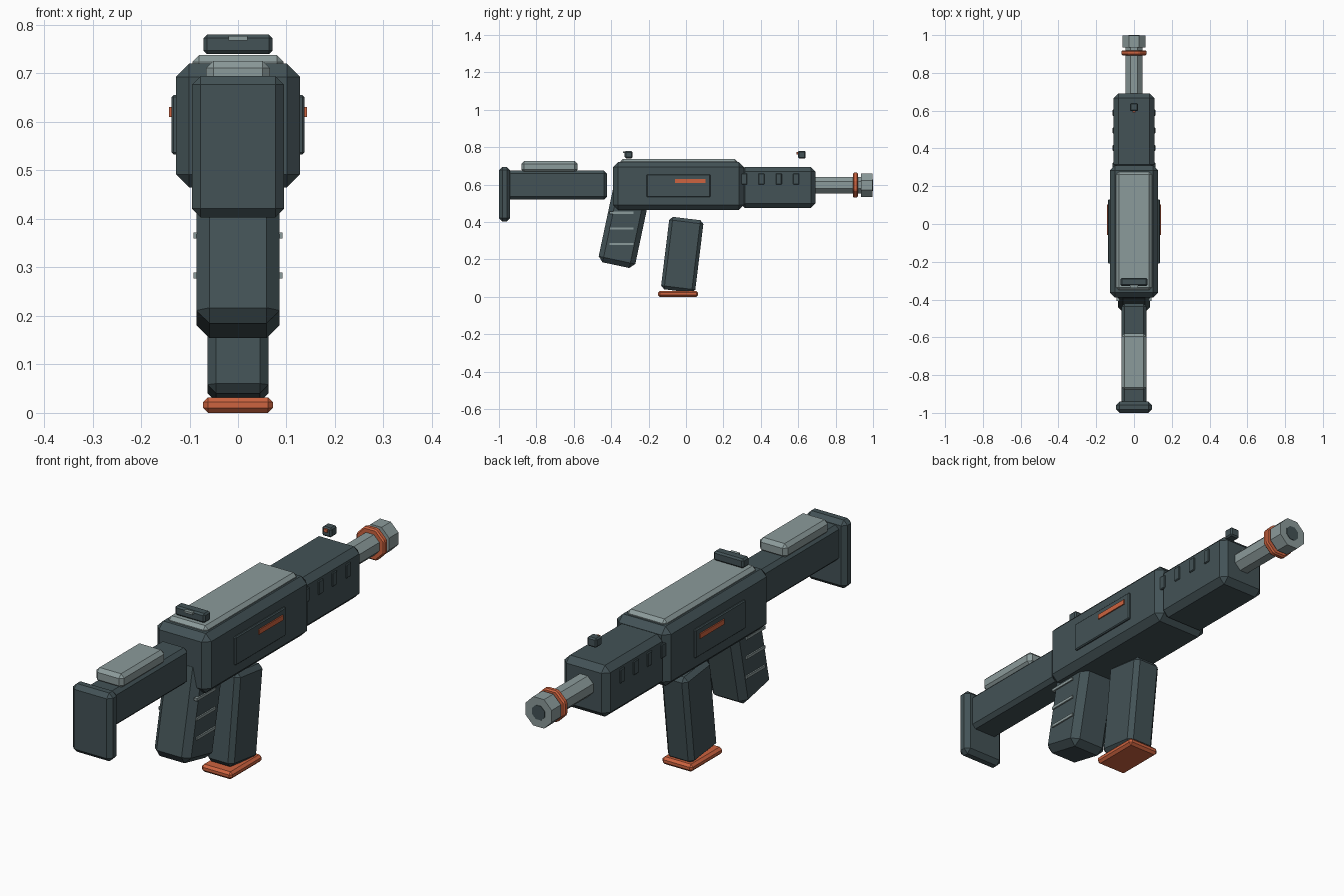
import bpy, bmesh
from math import radians, cos
from mathutils import Matrix, Vector

cube = bpy.data.objects.get("Cube")
if cube:
    bpy.data.objects.remove(cube, do_unlink=True)


def material(name, rgb):
    m = bpy.data.materials.new(name)
    m.use_nodes = True
    colour = (*rgb, 1)
    m.diffuse_color = colour
    m.node_tree.nodes["Principled BSDF"].inputs["Base Color"].default_value = colour
    return m


SLATE = material("dark slate", (0.056, 0.085, 0.093))
GREY = material("light grey", (0.26, 0.325, 0.325))
ORANGE = material("burnt orange", (0.61, 0.125, 0.05))


def finish(name, bm, mat, bevel=0):
    if bevel:
        bmesh.ops.bevel(bm, geom=bm.edges[:], offset=bevel, segments=1,
                        affect='EDGES', clamp_overlap=True)
    bmesh.ops.recalc_face_normals(bm, faces=bm.faces[:])
    mesh = bpy.data.meshes.new(name)
    bm.to_mesh(mesh)
    bm.free()
    mesh.materials.append(mat)
    obj = bpy.data.objects.new(name, mesh)
    bpy.context.collection.objects.link(obj)
    return obj


def box(name, x, y, z, mat, bevel=0, tilt=0):
    """Chamfered box from (min, max) ranges, tilted about x in degrees."""
    lo, hi = Vector((x[0], y[0], z[0])), Vector((x[1], y[1], z[1]))
    bm = bmesh.new()
    bmesh.ops.create_cube(bm, size=1, matrix=Matrix.Diagonal((*(hi - lo), 1)))
    obj = finish(name, bm, mat, bevel)
    obj.location = (lo + hi) / 2
    obj.rotation_euler.x = radians(tilt)
    return obj


def centred(name, half, y, z, mat, bevel=0, tilt=0):
    return box(name, (-half, half), y, z, mat, bevel, tilt)


def pair(name, inner, outer, y, z, mat, bevel=0):
    box("left_" + name, (inner, outer), y, z, mat, bevel)
    box("right_" + name, (-outer, -inner), y, z, mat, bevel)


def octagon(name, apothem, y, mat, bevel=0, z=0.597):
    """Eight-sided tube along y with flats on top and sides."""
    r = apothem / cos(radians(22.5))
    bm = bmesh.new()
    turn = Matrix.Rotation(radians(90), 4, 'X') @ Matrix.Rotation(radians(22.5), 4, 'Z')
    bmesh.ops.create_cone(bm, cap_ends=True, segments=8, radius1=r, radius2=r,
                          depth=y[1] - y[0], matrix=turn)
    obj = finish(name, bm, mat, bevel)
    obj.location = (0, (y[0] + y[1]) / 2, z)


# Stock
centred("butt_plate", 0.095, (-1, -0.94), (0.403, 0.695), SLATE, 0.018)
centred("stock", 0.066, (-0.96, -0.422), (0.52, 0.675), SLATE, 0.016)
centred("cheek_rest", 0.066, (-0.88, -0.58), (0.665, 0.726), GREY, 0.015)

# Receiver, top cover and side panels
centred("receiver", 0.128, (-0.39, 0.31), (0.465, 0.72), SLATE, 0.027)
centred("top_cover", 0.094, (-0.35, 0.275), (0.70, 0.738), GREY, 0.014)
pair("side_panel", 0.12, 0.137, (-0.21, 0.13), (0.533, 0.655), SLATE, 0.004)
pair("side_accent", 0.13, 0.142, (-0.058, 0.104), (0.61, 0.631), ORANGE)

# Handguard with side vents
centred("handguard", 0.108, (0.29, 0.692), (0.475, 0.695), SLATE, 0.025)
for i in range(4):
    y = 0.31 + i * 0.093
    pair(f"vent_{i + 1}", 0.1, 0.113, (y - 0.016, y + 0.016), (0.6, 0.66), SLATE, 0.003)

# Barrel and muzzle
octagon("barrel", 0.045, (0.66, 0.95), GREY)
octagon("muzzle_ring", 0.067, (0.893, 0.919), ORANGE, 0.006)
octagon("muzzle", 0.062, (0.935, 0.998), GREY)
octagon("bore", 0.03, (0.99, 1.0), SLATE)

# Sights
centred("rear_sight", 0.071, (-0.328, -0.285), (0.74, 0.78), SLATE, 0.007)
centred("rear_sight_notch", 0.02, (-0.338, -0.32), (0.768, 0.777), GREY)
centred("front_sight", 0.022, (0.598, 0.64), (0.74, 0.78), SLATE, 0.006)
centred("front_sight_dot", 0.008, (0.591, 0.605), (0.762, 0.775), ORANGE)

# Grip with side ribs
centred("grip", 0.086, (-0.431, -0.231), (0.165, 0.585), SLATE, 0.027, tilt=-12)
for i, z in enumerate((0.283, 0.366, 0.45)):
    pair(f"grip_rib_{i + 1}", 0.078, 0.092, (-0.408, -0.281), (z - 0.006, z + 0.006), GREY)

# Magazine
centred("magazine", 0.063, (-0.112, 0.072), (0.03, 0.42), SLATE, 0.018, tilt=-7)
centred("magazine_base", 0.072, (-0.15, 0.065), (0, 0.032), ORANGE, 0.01)
